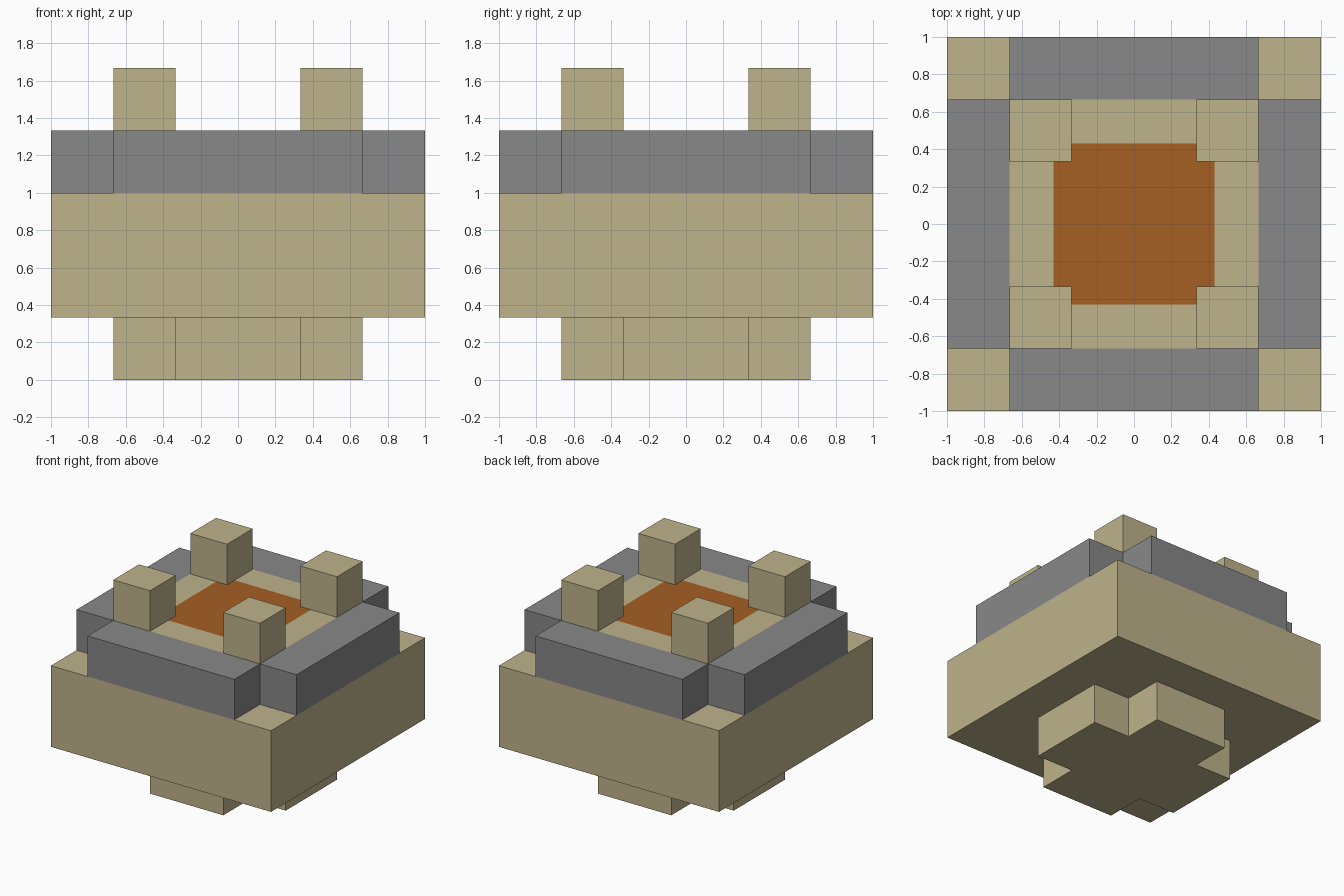
import bpy
import bmesh
from mathutils import Matrix, Vector

cube = bpy.data.objects.get("Cube")
if cube:
    bpy.data.objects.remove(cube, do_unlink=True)

U = 1 / 3  # one block unit


def material(name, rgb):
    mat = bpy.data.materials.new(name)
    mat.use_nodes = True
    colour = (*rgb, 1)
    mat.diffuse_color = colour
    mat.node_tree.nodes["Principled BSDF"].inputs["Base Color"].default_value = colour
    return mat


sand = material("sand", (0.515, 0.451, 0.258))
grey = material("stone grey", (0.246, 0.246, 0.246))
orange = material("burnt orange", (0.376, 0.114, 0.017))


def finish(name, bm, *mats):
    bmesh.ops.recalc_face_normals(bm, faces=bm.faces)
    mesh = bpy.data.meshes.new(name)
    bm.to_mesh(mesh)
    bm.free()
    for mat in mats:
        mesh.materials.append(mat)
    obj = bpy.data.objects.new(name, mesh)
    bpy.context.collection.objects.link(obj)
    return obj


def box_mesh(centre, size):
    """Box measured in block units."""
    bm = bmesh.new()
    place = Matrix.Translation(Vector(centre) * U) @ Matrix.Diagonal((*(Vector(size) * U), 1))
    bmesh.ops.create_cube(bm, size=1, matrix=place)
    return bm


# Cross-shaped foot: one arm profile turned four times, then extruded
bm = bmesh.new()
outline = []
for x, y in ((1, -1), (2, -1), (2, 1)):
    outline.append(Vector((x, y, 0)) * U)
ring = [Matrix.Rotation(turn * 1.5707963, 3, 'Z') @ p for turn in range(4) for p in outline]
foot = bm.faces.new([bm.verts.new(p) for p in ring])
side = bmesh.ops.extrude_face_region(bm, geom=[foot], use_keep_orig=True)
bmesh.ops.translate(bm, vec=(0, 0, U),
                    verts=[v for v in side["geom"] if isinstance(v, bmesh.types.BMVert)])
finish("cross_foot", bm, sand)

# Wide base slab
finish("base_slab", box_mesh((0, 0, 2), (6, 6, 2)), sand)

# Raised deck with an inset orange panel on top
bm = box_mesh((0, 0, 3.5), (4, 4, 1))
bm.normal_update()
top = max(bm.faces, key=lambda f: f.calc_center_median().z)
bmesh.ops.inset_region(bm, faces=[top], thickness=U)
top.material_index = 1
finish("deck", bm, sand, orange)

# Grey rim bars around the deck
for name, sx, sy in (("front", 0, -1), ("back", 0, 1), ("left", 1, 0), ("right", -1, 0)):
    size = (1, 4, 1) if sx else (4, 1, 1)
    finish(name + "_rim_bar", box_mesh((sx * 2.5, sy * 2.5, 3.5), size), grey)

# Corner posts standing on the deck
for x_name, sx in (("left", 1), ("right", -1)):
    for y_name, sy in (("front", -1), ("back", 1)):
        finish(f"{y_name}_{x_name}_post", box_mesh((sx * 1.5, sy * 1.5, 4.5), (1, 1, 1)), sand)
